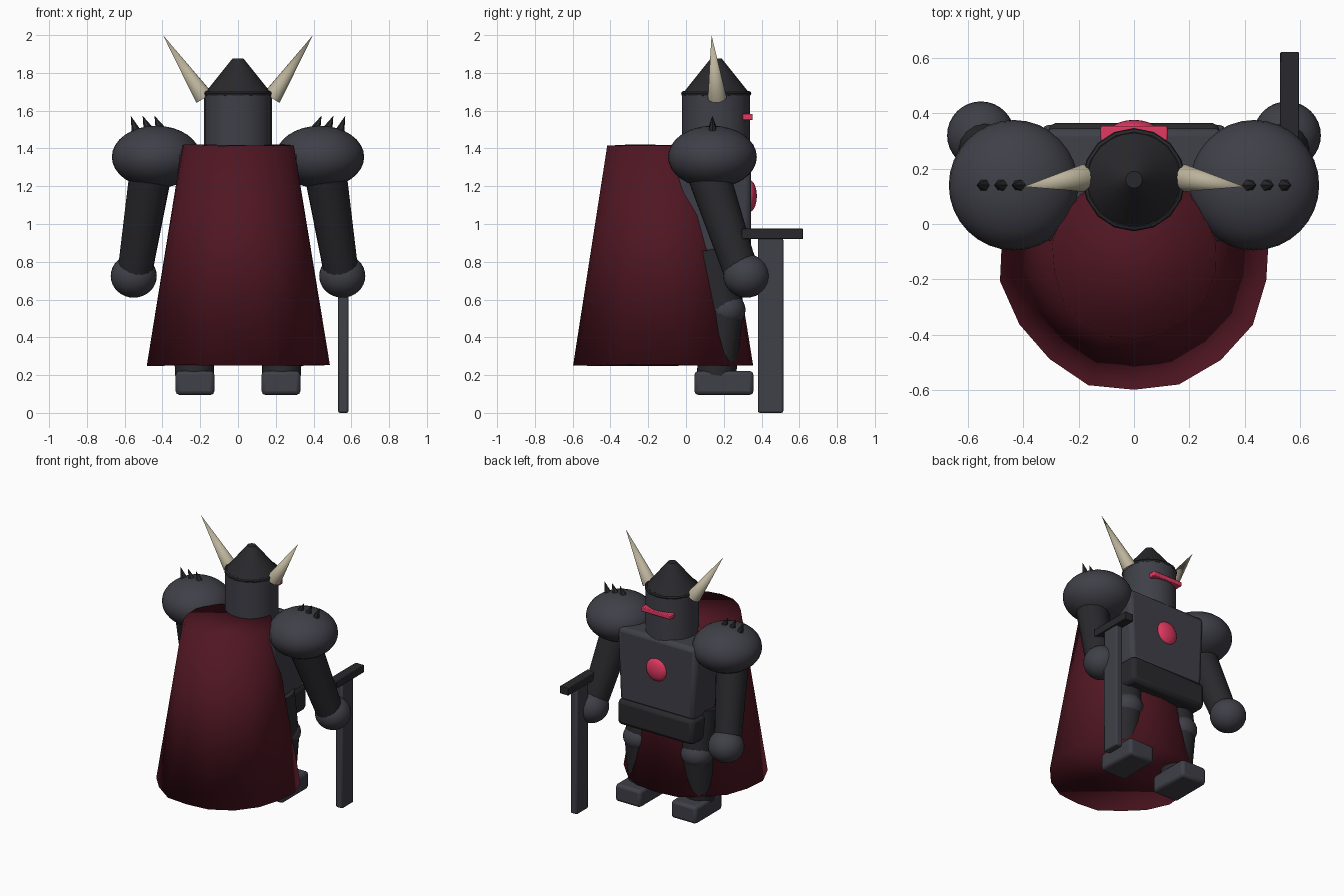
import bpy, bmesh, math, random
from mathutils import Vector

if "Cube" in bpy.data.objects:
    bpy.data.objects.remove(bpy.data.objects["Cube"])

random.seed(4)


def material(name, r, g, b):
    m = bpy.data.materials.new(name)
    m.diffuse_color = (r, g, b, 1)
    m.use_nodes = True
    m.node_tree.nodes["Principled BSDF"].inputs["Base Color"].default_value = m.diffuse_color
    return m


STEEL = material("steel", 0.05, 0.05, 0.065)
DARK = material("dark_steel", 0.022, 0.022, 0.026)
CLOTH = material("red_cloth", 0.08, 0.008, 0.016)
GLOW = material("glow", 0.75, 0.04, 0.12)
BONE = material("bone", 0.5, 0.45, 0.33)


def finish(name, mat, smooth=True, bevel=0):
    o = bpy.context.object
    o.name = name
    o.data.materials.append(mat)
    if bevel:
        b = o.modifiers.new("bevel", 'BEVEL')
        b.width, b.segments = bevel, 2
    if smooth:
        bpy.ops.object.shade_smooth_by_angle(angle=math.radians(35))
    return o


def box(name, lo, hi, mat, bevel=0.01, taper=None):
    """Box between two corners; taper(v) may move single vertices."""
    lo, hi = Vector(lo), Vector(hi)
    bpy.ops.mesh.primitive_cube_add(size=1, location=(lo + hi) / 2)
    for v in bpy.context.object.data.vertices:
        v.co = v.co * (hi - lo)
        if taper:
            taper(v)
    return finish(name, mat, bevel=bevel)


def ball(name, loc, radii, mat):
    bpy.ops.mesh.primitive_uv_sphere_add(segments=32, ring_count=16, radius=1, location=loc)
    for v in bpy.context.object.data.vertices:
        v.co = v.co * Vector(radii)
    return finish(name, mat)


def rod(name, a, b, r1, r2, mat, sides=16):
    """Tapered round bar from a to b."""
    a, b = Vector(a), Vector(b)
    bpy.ops.mesh.primitive_cone_add(vertices=sides, radius1=r1, radius2=r2,
                                    depth=(b - a).length, location=(a + b) / 2,
                                    rotation=(b - a).to_track_quat('Z', 'Y').to_euler())
    return finish(name, mat)


# Cape: capped cone with uneven hem, smoothed all over
bpy.ops.mesh.primitive_cone_add(vertices=18, radius1=0.485, radius2=0.295, depth=1.165,
                                location=(0, -0.12, 0.835))
for v in bpy.context.object.data.vertices:
    v.co.x *= 1 + random.uniform(-0.025, 0.025)
    v.co.y *= 1 + random.uniform(-0.025, 0.025)
    v.co.z += random.uniform(-0.005, 0.005)
cape = finish("cape", CLOTH, smooth=False)
cape.data.polygons.foreach_set("use_smooth", [True] * len(cape.data.polygons))


# Torso: chest narrows towards the waist
def narrow(v):
    if v.co.z < 0:
        v.co.x *= 0.93
        if v.co.y < 0:
            v.co.y += 0.07


box("chest", (-0.325, -0.07, 0.84), (0.325, 0.345, 1.38), STEEL, 0.03, narrow)
box("belt", (-0.31, 0.0, 0.67), (0.31, 0.365, 0.86), DARK, 0.03)
ball("chest_gem", (0, 0.335, 1.148), (0.085, 0.04, 0.085), GLOW)

# Helmet
rod("helmet", (0, 0.16, 1.36), (0, 0.16, 1.7), 0.18, 0.18, STEEL, 24)
rod("helmet_top", (0, 0.16, 1.7), (0, 0.16, 1.875), 0.17, 0.03, DARK, 24)
bpy.ops.mesh.primitive_torus_add(location=(0, 0.16, 1.69), major_radius=0.172, minor_radius=0.014,
                                 major_segments=16, minor_segments=8)
finish("helmet_rim", DARK)
box("visor", (-0.12, 0.3, 1.55), (0.12, 0.353, 1.583), GLOW, 0.005)

# Paired parts
for s, side in ((-1, "left"), (1, "right")):
    rod(side + "_horn", (s * 0.18, 0.165, 1.67), (s * 0.397, 0.135, 2.0), 0.05, 0, BONE)
    ball(side + "_pauldron", (s * 0.433, 0.14, 1.355), (0.235, 0.235, 0.165), STEEL)
    for i in range(3):
        x = 0.412 + i * 0.063
        z = 1.355 + 0.165 * math.sqrt(1 - ((x - 0.433) / 0.235) ** 2)
        rod(side + "_spike", (s * x, 0.14, z - 0.015), (s * (x + 0.03), 0.14, 1.573),
            0.026, 0, DARK, 6)
    rod(side + "_arm", (s * 0.45, 0.09, 1.35), (s * 0.545, 0.29, 0.75), 0.115, 0.092, DARK)
    ball(side + "_fist", (s * 0.552, 0.32, 0.725), (0.122, 0.122, 0.115), STEEL)
    rod(side + "_thigh", (s * 0.215, 0.14, 0.86), (s * 0.23, 0.19, 0.55), 0.125, 0.11, DARK)
    ball(side + "_knee", (s * 0.235, 0.21, 0.545), (0.11, 0.105, 0.095), STEEL)
    rod(side + "_shin", (s * 0.235, 0.2, 0.55), (s * 0.23, 0.16, 0.2), 0.105, 0.105, DARK)
    box(side + "_foot", (min(s * 0.125, s * 0.33), 0.045, 0.095),
        (max(s * 0.125, s * 0.33), 0.357, 0.222), STEEL, 0.02)

# Sword standing point-down by the right fist
box("sword_blade", (0.53, 0.38, 0.0), (0.585, 0.515, 0.925), STEEL, 0.01)
box("sword_guard", (0.527, 0.295, 0.92), (0.595, 0.62, 0.975), DARK, 0.004)
